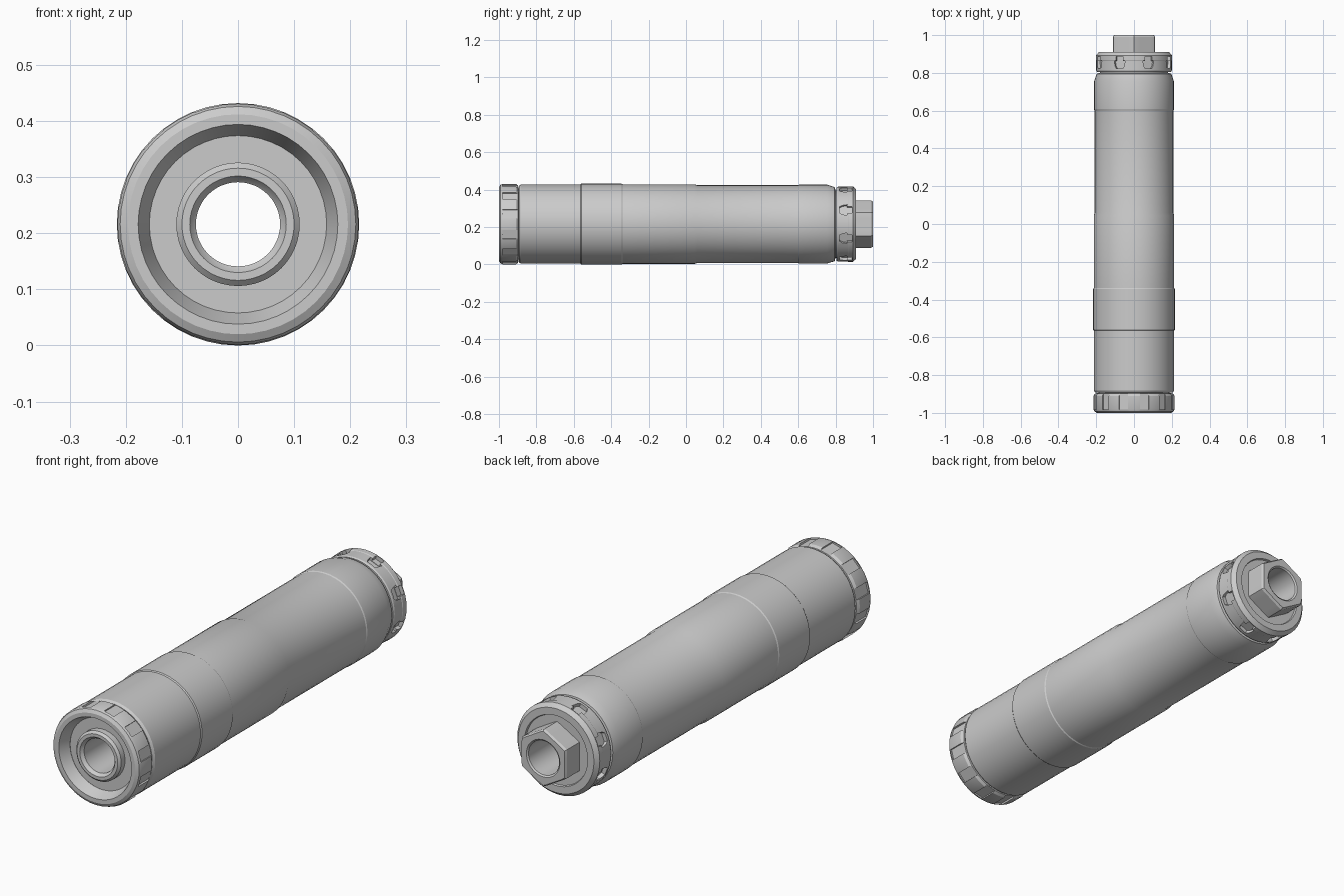
import bpy, bmesh, math
from mathutils import Matrix, Vector

if "Cube" in bpy.data.objects:
    bpy.data.objects.remove(bpy.data.objects["Cube"])

CZ = 0.216      # height of the long axis
SEG = 48
BORE = 0.075


def finish(name, bm, angle=25):
    bmesh.ops.recalc_face_normals(bm, faces=bm.faces)
    me = bpy.data.meshes.new(name)
    bm.to_mesh(me)
    bm.free()
    ob = bpy.data.objects.new(name, me)
    bpy.context.collection.objects.link(ob)
    me.shade_smooth()
    me.set_sharp_from_angle(angle=math.radians(angle))
    return ob


def lathe(name, profile, closed=True, seg=SEG):
    """Revolve (radius, y) points round the long axis."""
    bm = bmesh.new()
    rings = []
    for i in range(seg):
        a = 2 * math.pi * i / seg
        rings.append([bm.verts.new((r * math.cos(a), y, CZ + r * math.sin(a)))
                      for r, y in profile])
    n = len(profile)
    for i in range(seg):
        p, q = rings[i], rings[(i + 1) % seg]
        for j in range(n if closed else n - 1):
            k = (j + 1) % n
            bm.faces.new((p[j], p[k], q[k], q[j]))
    return finish(name, bm)


def cut_radial(ob, count, phase, outline, r0, r1=0.26):
    """Cut pockets: outline of (tangent, y) points extruded from r0 to r1."""
    bm = bmesh.new()
    for i in range(count):
        rot = Matrix.Rotation(-math.radians(phase + 360 * i / count), 4, 'Y')
        lo, hi = [[bm.verts.new(rot @ Vector((r, y, t)) + Vector((0, 0, CZ)))
                   for t, y in outline] for r in (r0, r1)]
        bm.faces.new(lo)
        bm.faces.new(hi)
        for j in range(len(outline)):
            k = (j + 1) % len(outline)
            bm.faces.new((lo[j], lo[k], hi[k], hi[j]))
    cutter = finish("pocket_cutter", bm)
    mod = ob.modifiers.new("pockets", 'BOOLEAN')
    mod.operation, mod.solver, mod.object = 'DIFFERENCE', 'EXACT', cutter
    dg = bpy.context.evaluated_depsgraph_get()
    me = bpy.data.meshes.new_from_object(ob.evaluated_get(dg))
    ob.modifiers.clear()
    ob.data = me
    me.shade_smooth()
    me.set_sharp_from_angle(angle=math.radians(25))
    bpy.data.objects.remove(cutter)


def rect(w, y0, y1):
    return [(-w, y0), (w, y0), (w, y1), (-w, y1)]


# main tube with its slightly stepped bands
lathe("main_tube", [
    (0.185, -0.893), (0.205, -0.893), (0.212, -0.882), (0.212, -0.565),
    (0.216, -0.56), (0.216, -0.345), (0.213, -0.34), (0.213, 0.045),
    (0.208, 0.06), (0.208, 0.60), (0.211, 0.605), (0.211, 0.755),
    (0.198, 0.795), (0.180, 0.80)], closed=False)

# fluted front grip ring
grip = lathe("front_grip_ring", [
    (0.178, -1.0), (0.196, -1.0), (0.210, -0.992), (0.215, -0.98),
    (0.215, -0.91), (0.207, -0.898), (0.185, -0.893), (0.158, -0.95)])
cut_radial(grip, 12, 15, rect(0.024, -0.982, -0.88), 0.206)

# recessed front plate with raised lip around the bore
lathe("front_plate", [
    (0.160, -0.948), (0.110, -0.948), (0.110, -0.975), (0.100, -0.985),
    (0.086, -0.985), (0.080, -0.975), (BORE, -0.97)], closed=False)

# through bore
lathe("bore_tube", [(BORE, -0.97), (BORE, 0.995)], closed=False)

# core behind the rear collars
lathe("rear_core", [(0.180, 0.79), (0.180, 0.87)], closed=False)

# castellated collar: tapered windows all round
collar = lathe("castellated_collar", [
    (0.170, 0.805), (0.196, 0.805), (0.200, 0.812), (0.200, 0.866),
    (0.170, 0.866)])
cut_radial(collar, 8, 22.5, [(-0.026, 0.835), (-0.018, 0.822), (0.018, 0.822),
                             (0.026, 0.835), (0.034, 0.88), (-0.034, 0.88)], 0.182)

# rear flange with shallow wrench slots
flange = lathe("rear_flange", [
    (0.165, 0.862), (0.198, 0.862), (0.202, 0.868), (0.202, 0.892),
    (0.186, 0.910), (0.155, 0.910), (0.152, 0.902), (0.140, 0.902), (0.140, 0.862)])
cut_radial(flange, 8, 22.5, rect(0.02, 0.85, 0.888), 0.184)
lathe("rear_plate", [(0.145, 0.903), (0.08, 0.903)], closed=False)

# hexagonal drive nut with bevelled rim and open centre
bm = bmesh.new()
N = 48
loops = []
for y, scale, rin in ((0.90, 1.0, None), (0.99, 1.0, None), (1.0, 0.95, None),
                      (1.0, 0, 0.082), (0.992, 0, BORE)):
    ring = []
    for i in range(N):
        a = 2 * math.pi * i / N
        # hexagon with flats facing +-x
        off = (a + math.pi / 6) % (math.pi / 3) - math.pi / 6
        r = rin or min(0.111 / math.cos(off), 0.1265) * scale
        ring.append(bm.verts.new((r * math.cos(a), y, CZ + r * math.sin(a))))
    loops.append(ring)
for p, q in zip(loops, loops[1:]):
    for i in range(N):
        k = (i + 1) % N
        bm.faces.new((p[i], p[k], q[k], q[i]))
finish("hex_nut", bm, 15)
